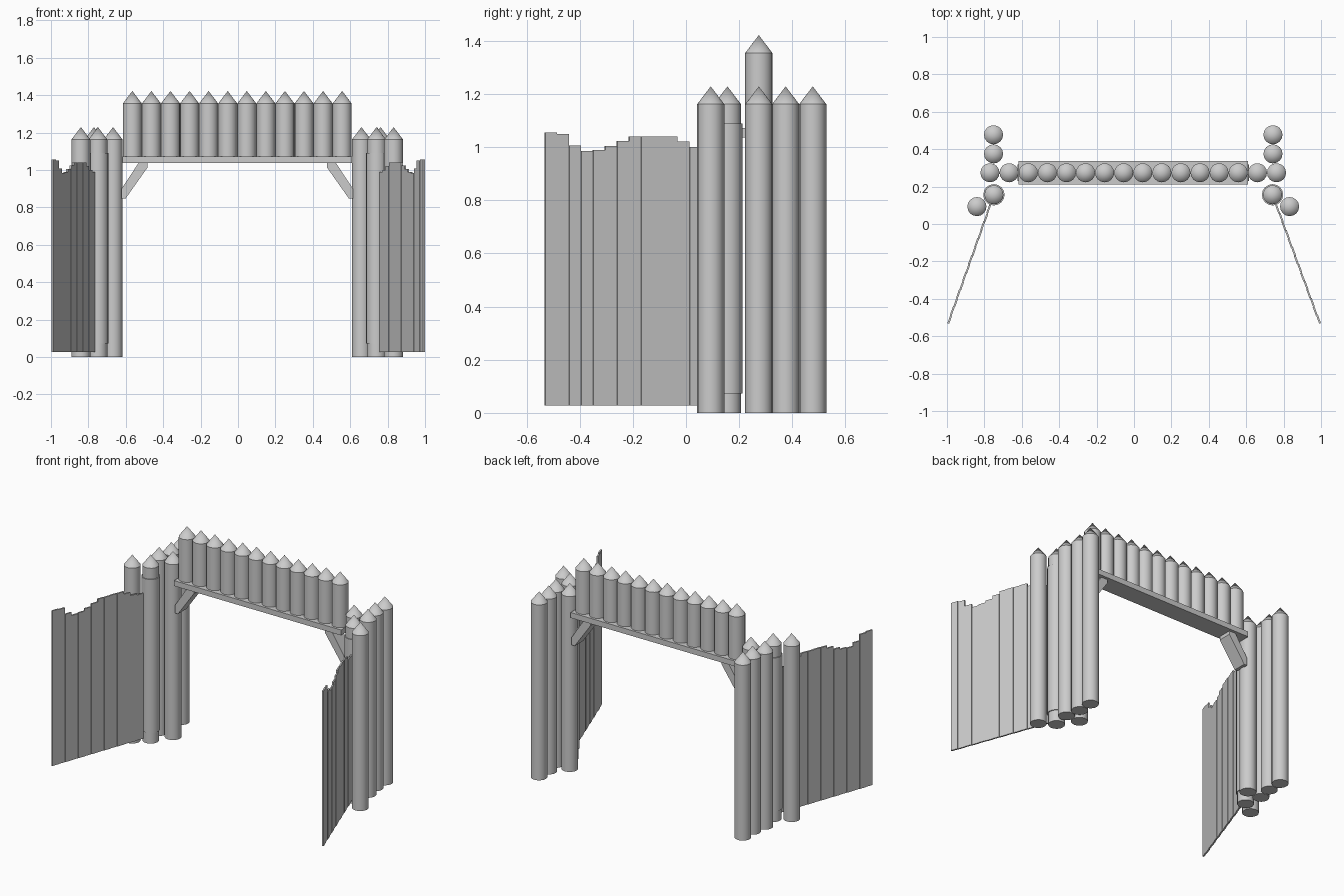
import bpy, bmesh, math
from mathutils import Vector, Matrix

if "Cube" in bpy.data.objects:
    bpy.data.objects.remove(bpy.data.objects["Cube"])

CX = -0.004      # mirror plane of the log work
R = 0.051        # log radius
SIDES = 16


def finish(name, bm, smooth=False):
    bmesh.ops.recalc_face_normals(bm, faces=bm.faces)
    me = bpy.data.meshes.new(name)
    bm.to_mesh(me)
    bm.free()
    ob = bpy.data.objects.new(name, me)
    bpy.context.collection.objects.link(ob)
    if smooth:
        bpy.ops.object.select_all(action='DESELECT')
        ob.select_set(True)
        bpy.context.view_layer.objects.active = ob
        bpy.ops.object.shade_smooth_by_angle(angle=math.radians(35))
    return ob


def add_log(bm, x, y, z0, z1, r=R, tip=0.067):
    """Vertical log; a tip height above zero sharpens its top."""
    def ring(z):
        return [bm.verts.new((x + r * math.cos(2 * math.pi * i / SIDES),
                              y + r * math.sin(2 * math.pi * i / SIDES), z))
                for i in range(SIDES)]
    lo, hi = ring(z0), ring(z1)
    bm.faces.new(lo[::-1])
    for i in range(SIDES):
        j = (i + 1) % SIDES
        bm.faces.new((lo[i], lo[j], hi[j], hi[i]))
    if tip:
        apex = bm.verts.new((x, y, z1 + tip))
        for i in range(SIDES):
            bm.faces.new((hi[i], hi[(i + 1) % SIDES], apex))
    else:
        bm.faces.new(hi)


def add_box(bm, center, size, angle=0):
    m = (Matrix.Translation(center) @ Matrix.Rotation(angle, 4, 'Z')
         @ Matrix.Diagonal((*size, 1)))
    bmesh.ops.create_cube(bm, size=1, matrix=m)


# Lintel: row of short pointed logs on a beam
bm = bmesh.new()
for i in range(12):
    add_log(bm, CX + (i - 5.5) * 0.102, 0.274, 1.07, 1.355)
finish("lintel_logs", bm, True)

bm = bmesh.new()
add_box(bm, (CX, 0.274, 1.054), (1.225, 0.128, 0.036))
finish("lintel_beam", bm)

LOGS = [(0.836, 0.093), (0.745, 0.156), (0.664, 0.274),
        (0.766, 0.274), (0.747, 0.375), (0.747, 0.477)]
TOPS = [1.055, 1.05, 1.007, 0.985, 0.99, 1.004, 1.023,
        1.041, 1.041, 1.041, 1.041, 1.022, 1.0, 0.99]
BRACE = [(0.62, 0.847), (0.597, 0.847), (0.48, 1.013), (0.48, 1.04),
         (0.526, 1.04), (0.62, 0.897)]

for s, side in ((-1, "left"), (1, "right")):
    # Gate tower logs
    bm = bmesh.new()
    for x, y in LOGS:
        add_log(bm, CX + s * x, y, 0, 1.162)
    finish(side + "_wall_logs", bm, True)

    # Hinge sleeve round the pivot post
    bm = bmesh.new()
    add_log(bm, CX + s * 0.745, 0.156, 0.073, 1.09, 0.057, 0)
    finish(side + "_hinge_sleeve", bm, True)

    # Diagonal brace under the beam
    bm = bmesh.new()
    f = bm.faces.new([bm.verts.new((CX + s * x, 0.229, z)) for x, z in BRACE])
    ext = bmesh.ops.extrude_face_region(bm, geom=[f])['geom']
    bmesh.ops.translate(bm, vec=(0, 0.09, 0),
                        verts=[v for v in ext if isinstance(v, bmesh.types.BMVert)])
    # close the front, which the extrusion leaves open
    bmesh.ops.holes_fill(bm, edges=[e for e in bm.edges if e.is_boundary])
    finish(side + "_brace", bm)

    # Open gate leaf made of uneven planks
    tip = Vector((s * 0.994, -0.532, 0))
    run = Vector((CX + s * 0.745, 0.156, 0)) - tip
    d = run.normalized()
    normal = Vector((-d.y, d.x, 0))
    pitch = 0.0453 / d.y
    bm = bmesh.new()
    for i, top in enumerate(TOPS):
        c = tip + d * pitch * (i + 0.5) + normal * (0.001 if i % 2 else -0.001)
        c.z = (0.027 + top) / 2
        add_box(bm, c, (pitch - 0.001, 0.010, top - 0.027), math.atan2(d.y, d.x))
    finish(side + "_gate_planks", bm)
